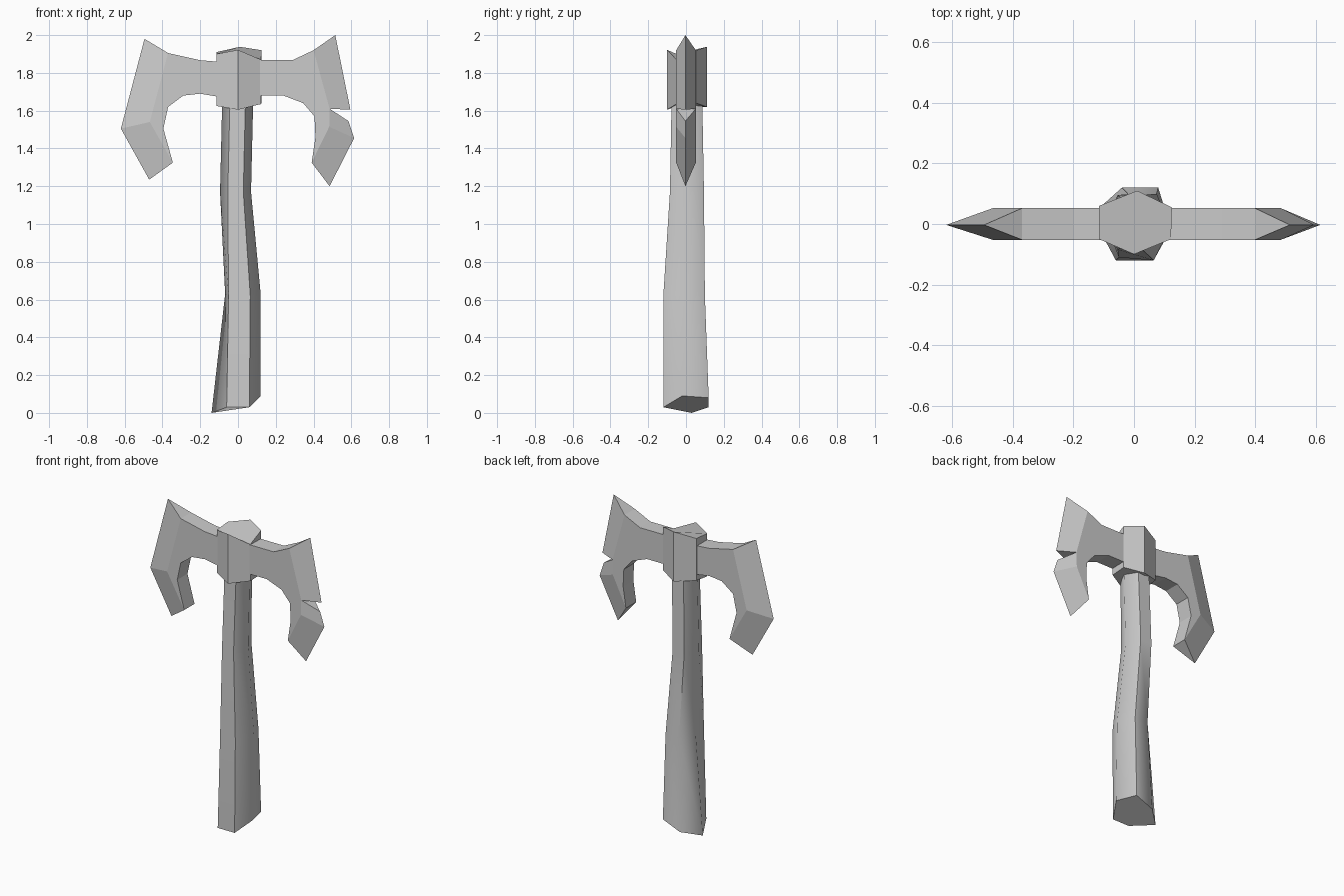
import bpy, bmesh, math

if "Cube" in bpy.data.objects:
    bpy.data.objects.remove(bpy.data.objects["Cube"])


def finish(name, bm, angle=None):
    bmesh.ops.recalc_face_normals(bm, faces=bm.faces)
    mesh = bpy.data.meshes.new(name)
    bm.to_mesh(mesh)
    bm.free()
    ob = bpy.data.objects.new(name, mesh)
    bpy.context.collection.objects.link(ob)
    if angle:
        bpy.context.view_layer.objects.active = ob
        ob.select_set(True)
        bpy.ops.object.shade_smooth_by_angle(angle=math.radians(angle))
        ob.select_set(False)
    return ob


def loft(name, rings, angle=None):
    """Skin a list of equal-length point rings and cap both ends."""
    bm = bmesh.new()
    loops = [[bm.verts.new(p) for p in ring] for ring in rings]
    n = len(rings[0])
    for a, b in zip(loops, loops[1:]):
        for i in range(n):
            bm.faces.new((a[i], a[(i + 1) % n], b[(i + 1) % n], b[i]))
    bm.faces.new(loops[0])
    bm.faces.new(loops[-1])
    return finish(name, bm, angle)


def blade(name, plate, edge, bevels, caps, run, t=0.052):
    """Flat plate with bevels to a cutting edge on y = 0.
    plate[0..run] borders the bevels; the rest gets straight walls."""
    bm = bmesh.new()
    f = [bm.verts.new((x, -t, z)) for x, z in plate]
    b = [bm.verts.new((x, t, z)) for x, z in plate]
    e = [bm.verts.new((x, -0.003, z)) for x, z in edge]
    for side in (f, b):
        bm.faces.new(side)
        for (p0, p1), es in bevels:
            bm.faces.new([side[p0]] + [e[k] for k in es] + [side[p1]])
    for p, k in caps:
        bm.faces.new((f[p], b[p], e[k]))
    n = len(plate)
    for i in range(run, n):
        j = (i + 1) % n
        bm.faces.new((f[i], f[j], b[j], b[i]))
    return finish(name, bm)


def hexagon(cx, cy, rx, ry, z):
    return [(cx + rx * u, cy + ry * v, z) for u, v in
            ((1, 0), (.5, -1), (-.5, -1), (-1, 0), (-.5, 1), (.5, 1))]


# Bent six-sided handle with a slanted, chipped foot
foot = [(.12, -.02, .09), (.06, -.12, .03), (-.06, -.12, .03),
        (-.14, .03, 0), (-.04, .12, .03), (.08, .12, .08)]
bend = [(.12, -.01, .63), (.065, -.12, .62), (-.05, -.11, .62),
        (-.068, 0, .63), (-.02, .1, .62), (.075, .1, .62)]
loft("handle", [foot, bend,
                hexagon(-.013, .005, .082, .09, 1.17),
                hexagon(0, .005, .082, .08, 1.72)], 62)

# Six-sided collar
plan = [(0, -.1), (.122, -.05), (.125, .055), (.01, .11), (-.115, .06), (-.115, -.05)]
low = [1.605, 1.635, 1.64, 1.62, 1.64, 1.625]
high = [1.922, 1.87, 1.92, 1.938, 1.91, 1.90]
loft("collar", [[(x, y, z) for (x, y), z in zip(plan, h)] for h in (low, high)])

# Left blade, whole edge
blade("left_blade",
      [(-.37, 1.905), (-.467, 1.54), (-.345, 1.325), (-.395, 1.505), (-.37, 1.62),
       (-.29, 1.68), (-.2, 1.69), (-.08, 1.67), (-.08, 1.857), (-.2, 1.867)],
      [(-.495, 1.98), (-.62, 1.505), (-.47, 1.235)],
      [((0, 1), (0, 1)), ((1, 2), (1, 2))],
      [(0, 0), (2, 2)], 2)

# Right blade, notched edge
blade("right_blade",
      [(.4, 1.92), (.485, 1.61), (.483, 1.515), (.39, 1.325), (.41, 1.46), (.405, 1.57),
       (.345, 1.64), (.24, 1.68), (.08, 1.68), (.08, 1.868), (.29, 1.868)],
      [(.515, 2.0), (.595, 1.605), (.585, 1.545), (.615, 1.455), (.485, 1.2)],
      [((0, 1), (0, 1)), ((1, 2), (2, 3)), ((2, 3), (3, 4))],
      [(0, 0), (1, 1), (1, 2), (3, 4)], 3)
